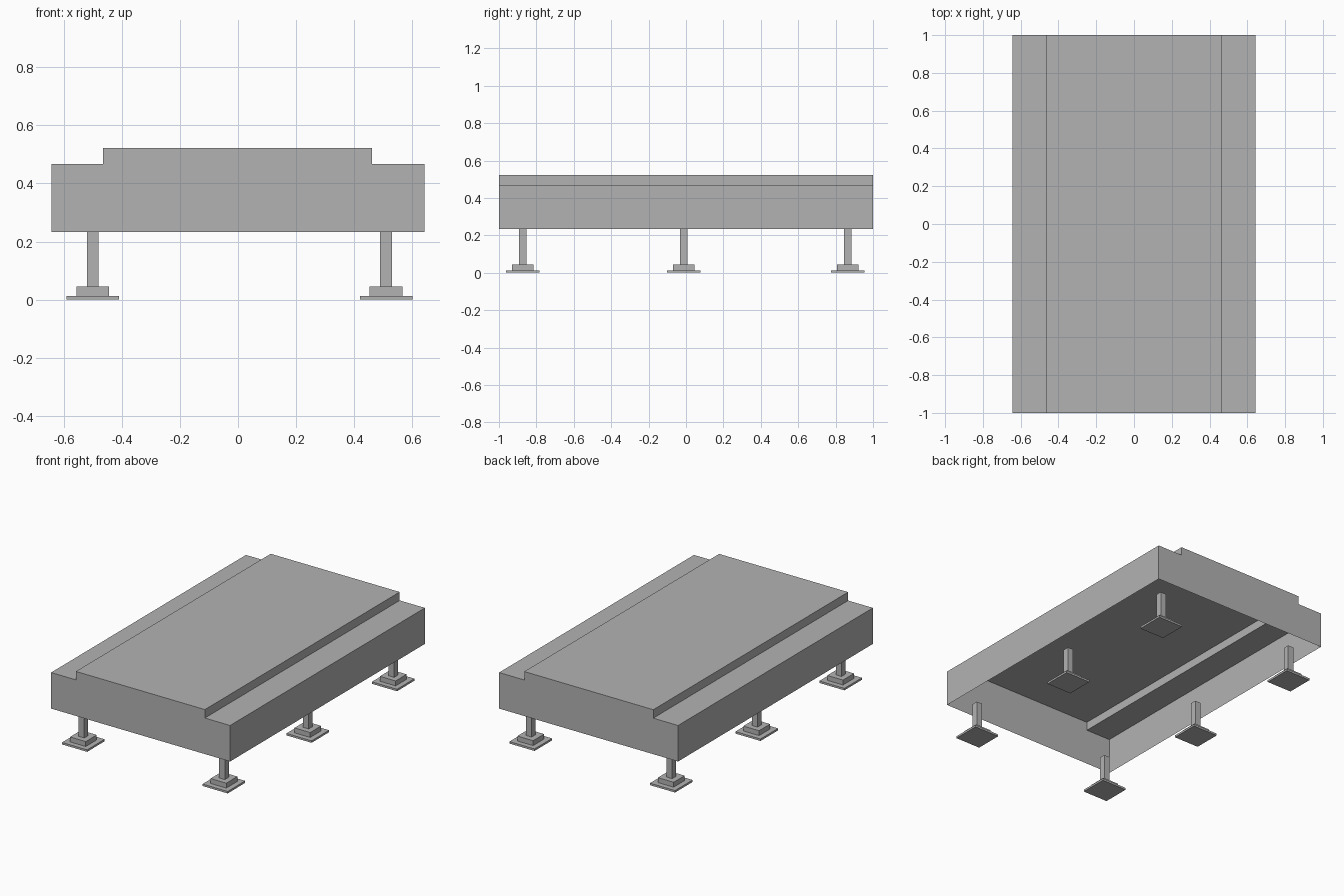
import bpy
import bmesh
from mathutils import Matrix

cube = bpy.data.objects.get("Cube")
if cube:
    bpy.data.objects.remove(cube, do_unlink=True)

# Single plain grey
grey = bpy.data.materials.new("plain_grey")
grey.use_nodes = True
colour = (0.45, 0.45, 0.45, 1)
grey.diffuse_color = colour
grey.node_tree.nodes["Principled BSDF"].inputs["Base Color"].default_value = colour


def finish(name, bm):
    mesh = bpy.data.meshes.new(name)
    bm.to_mesh(mesh)
    bm.free()
    mesh.materials.append(grey)
    obj = bpy.data.objects.new(name, mesh)
    bpy.context.scene.collection.objects.link(obj)
    return obj


def add_box(bm, x, y, width, z0, z1):
    size = Matrix.Diagonal((width, width, z1 - z0, 1))
    place = Matrix.Translation((x, y, (z0 + z1) / 2))
    bmesh.ops.create_cube(bm, size=1, matrix=place @ size)


# Deck: a thin shell with a raised middle, open underneath
BOTTOM, SHOULDER, TOP = 0.233, 0.467, 0.522
profile = [(-0.643, BOTTOM), (-0.643, SHOULDER), (-0.465, SHOULDER), (-0.465, TOP),
           (0.462, TOP), (0.462, SHOULDER), (0.643, SHOULDER), (0.643, BOTTOM)]
bm = bmesh.new()
front = [bm.verts.new((x, -1, z)) for x, z in profile]
back = [bm.verts.new((x, 1, z)) for x, z in profile]
bm.faces.new(reversed(front))
bm.faces.new(back)
for i in range(len(profile) - 1):
    bm.faces.new((front[i], front[i + 1], back[i + 1], back[i]))
# Point every face outward
bm.normal_update()
centre_z = (BOTTOM + SHOULDER) / 2
for face in bm.faces:
    middle = face.calc_center_median()
    middle.z -= centre_z
    if face.normal.dot(middle) < 0:
        face.normal_flip()
finish("deck_shell", bm)

# Legs: post on a stepped square foot
for side, x in (("right", -0.5), ("left", 0.51)):
    for row, y in (("front", -0.873), ("middle", -0.012), ("back", 0.865)):
        for part, width, z0, z1 in (("base_plate", 0.18, 0, 0.013),
                                    ("foot_block", 0.113, 0.013, 0.045),
                                    ("post", 0.041, 0.045, BOTTOM)):
            bm = bmesh.new()
            add_box(bm, x, y, width, z0, z1)
            finish(f"{row}_{side}_{part}", bm)
